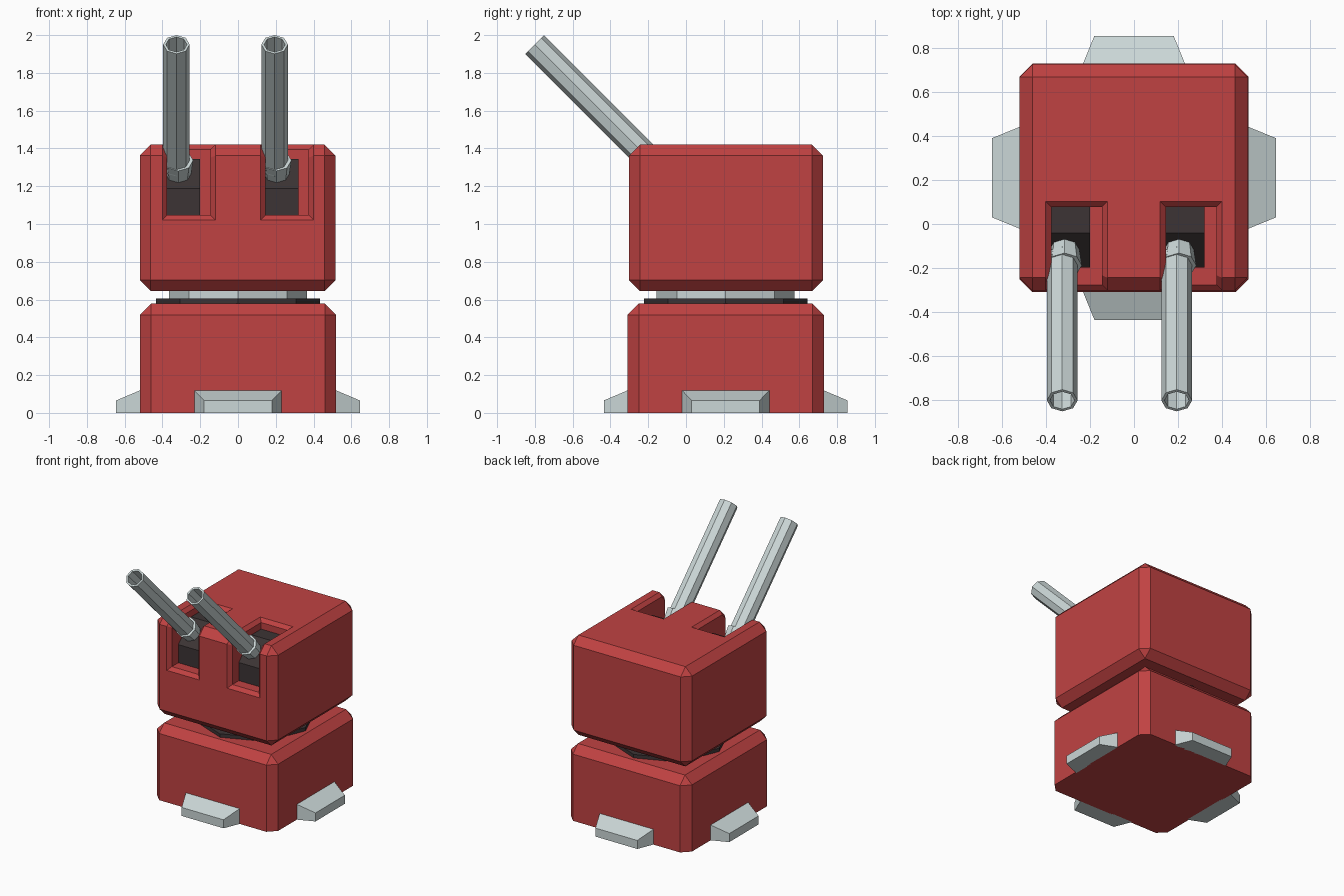
import bpy, bmesh, math
from mathutils import Vector, Matrix

if "Cube" in bpy.data.objects:
    bpy.data.objects.remove(bpy.data.objects["Cube"], do_unlink=True)


def material(name, rgb):
    m = bpy.data.materials.new(name)
    m.use_nodes = True
    m.diffuse_color = (*rgb, 1)
    m.node_tree.nodes["Principled BSDF"].inputs["Base Color"].default_value = (*rgb, 1)
    return m


RED = material("red_paint", (0.53, 0.055, 0.055))
GREY = material("light_metal", (0.60, 0.68, 0.68))
DARK = material("dark_metal", (0.045, 0.034, 0.035))


def finish(bm, name, mat):
    bmesh.ops.recalc_face_normals(bm, faces=bm.faces)
    me = bpy.data.meshes.new(name)
    bm.to_mesh(me)
    bm.free()
    me.materials.append(mat)
    ob = bpy.data.objects.new(name, me)
    bpy.context.scene.collection.objects.link(ob)
    return ob


def box_bm(lo, hi):
    bm = bmesh.new()
    bmesh.ops.create_cube(bm, size=1)
    lo, hi = Vector(lo), Vector(hi)
    for v in bm.verts:
        v.co = (lo + hi) / 2 + v.co * (hi - lo)
    return bm


def chamfer(bm, edges, width):
    bmesh.ops.bevel(bm, geom=edges, offset=width, offset_type='OFFSET',
                    segments=1, profile=0.5, affect='EDGES', clamp_overlap=True)


def loft(rings, name, mat, caps=True):
    """Bridge a list of equal-length rings of points."""
    bm = bmesh.new()
    rows = [[bm.verts.new(p) for p in ring] for ring in rings]
    n = len(rows[0])
    for a, b in zip(rows, rows[1:]):
        for i in range(n):
            j = (i + 1) % n
            bm.faces.new((a[i], a[j], b[j], b[i]))
    if caps:
        bm.faces.new(rows[0])
        bm.faces.new(rows[-1])
    return finish(bm, name, mat)


CY = 0.21       # centre of the body in y
AXIS = Vector((0, -1, 1)).normalized()
UP = Vector((0, 1, 1)).normalized()
SIDE = Vector((1, 0, 0))
Z, Y = Vector((0, 0, 1)), Vector((0, 1, 0))


def octagon(centre, r, u, v):
    return [Vector(centre) + r * (math.cos(i * math.pi / 4) * u + math.sin(i * math.pi / 4) * v)
            for i in range(8)]


# Base block, chamfered everywhere except the ground edges
bm = box_bm((-0.52, CY - 0.52, 0), (0.52, CY + 0.52, 0.578))
chamfer(bm, [e for e in bm.edges if max(v.co.z for v in e.verts) > 0.1], 0.06)
finish(bm, "base_block", RED)

# Turntable disc and neck between the two blocks
for name, r, z0, z1, mat in (("turntable_disc", 0.433, 0.57, 0.605, DARK),
                             ("neck", 0.365, 0.60, 0.66, GREY)):
    loft([octagon((0, CY, z), r, SIDE, Y) for z in (z0, z1)], name, mat)

# Four wedge feet around the base
for i, side in enumerate(("front", "left", "back", "right")):
    rings = [[(-w, -d, 0), (w, -d, 0), (w, -d, h), (-w, -d, h)]
             for d, w, h in ((0.51, 0.235, 0.123), (0.645, 0.18, 0.066))]
    foot = loft(rings, side + "_foot", GREY)
    foot.data.transform(Matrix.Translation((0, CY, 0)) @ Matrix.Rotation(i * math.pi / 2, 4, 'Z'))

# Turret block
bm = box_bm((-0.52, -0.302, 0.645), (0.516, 0.725, 1.42))
chamfer(bm, bm.edges[:], 0.058)
bmesh.ops.recalc_face_normals(bm, faces=bm.faces)
planes = [(f.calc_center_median(), f.normal.copy()) for f in bm.faces]
turret = finish(bm, "turret_block", RED)

# Gun notches, open at the front and the top
SHIFTS = (("right", 0.0), ("left", 0.52))
for side, dx in SHIFTS:
    cutter = finish(box_bm((-0.375 + dx, -0.5, 1.047), (-0.146 + dx, 0.077, 1.6)),
                    side + "_notch_cutter", RED)
    mod = turret.modifiers.new("notch", 'BOOLEAN')
    mod.operation, mod.solver, mod.object = 'DIFFERENCE', 'EXACT', cutter
    bpy.context.view_layer.objects.active = turret
    bpy.ops.object.modifier_apply(modifier=mod.name)
    bpy.data.objects.remove(cutter, do_unlink=True)

# Chamfer the notch rims: edges between an outer face and a notch wall
bm = bmesh.new()
bm.from_mesh(turret.data)
bmesh.ops.remove_doubles(bm, verts=bm.verts, dist=1e-5)


def is_outer(f):
    c = f.calc_center_median()
    return any(abs((c - p).dot(n)) < 1e-4 and f.normal.dot(n) > 0.99 for p, n in planes)


rim = [e for e in bm.edges if len(e.link_faces) == 2
       and is_outer(e.link_faces[0]) != is_outer(e.link_faces[1])]
chamfer(bm, rim, 0.026)
bm.to_mesh(turret.data)
bm.free()

# Gun mounts, collars and hollow barrels
for side, dx in SHIFTS:
    profile = [(0.09, 1.03), (-0.197, 1.03), (-0.197, 1.188), (-0.04, 1.343), (0.09, 1.343)]
    loft([[(x + dx, y, z) for y, z in profile] for x in (-0.385, -0.20)],
         side + "_gun_mount", DARK)

    root = Vector((dx, -0.117, 1.266))      # where the gun axis meets the mount

    def ring(x, t, r):
        return octagon(root + SIDE * x + AXIS * t, r, SIDE, UP)

    loft([ring(-0.316, -0.02, 0.066), ring(-0.316, 0.0, 0.068), ring(-0.316, 0.10, 0.079)],
         side + "_gun_collar", GREY)
    loft([ring(-0.326, 0.05, 0.07), ring(-0.326, 0.968, 0.07),
          ring(-0.326, 0.968, 0.056), ring(-0.326, 0.72, 0.056)],
         side + "_gun_barrel", GREY)
